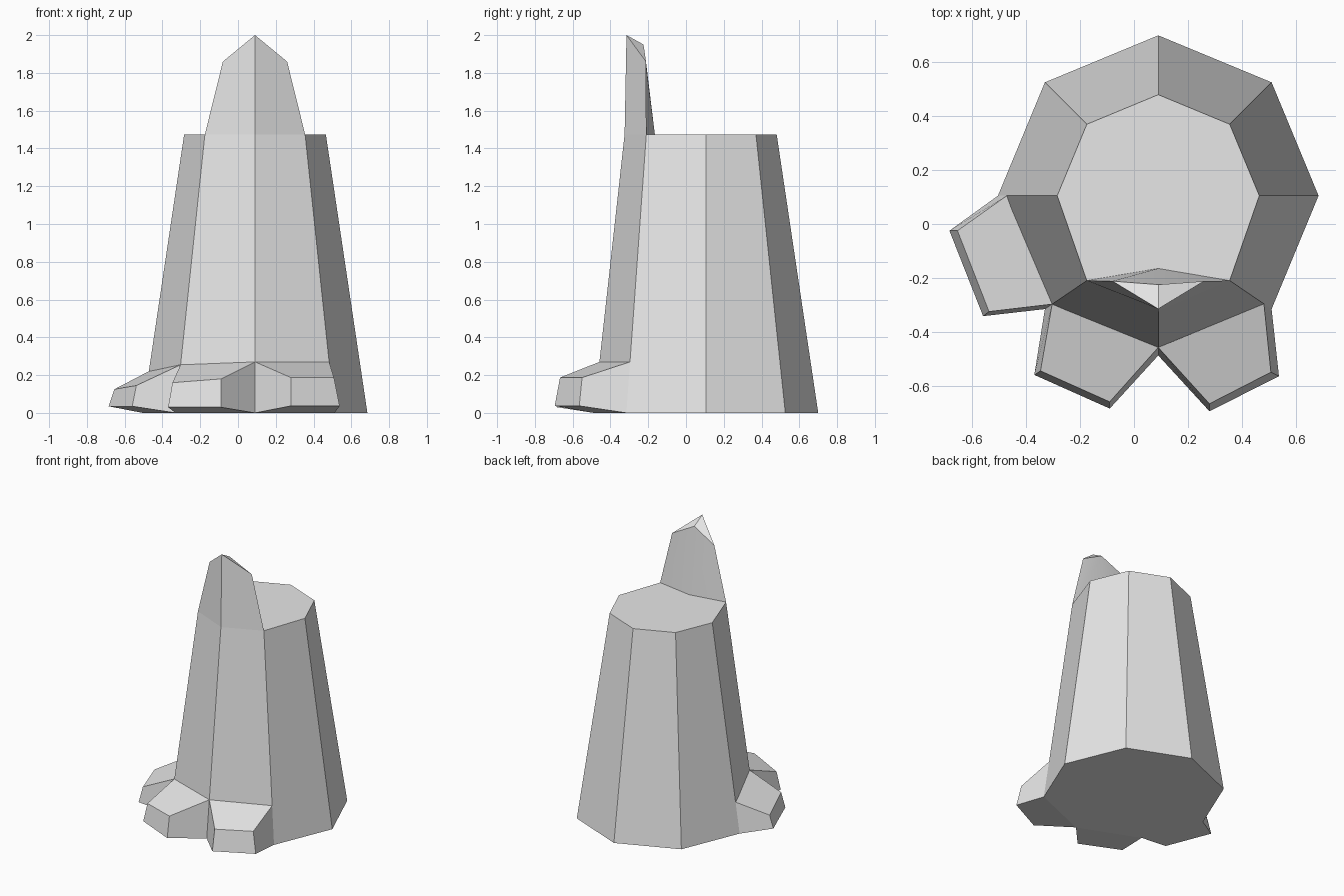
import bpy, bmesh, math
from mathutils import Vector

cube = bpy.data.objects.get("Cube")
if cube:
    bpy.data.objects.remove(cube)

# One plain stone colour
stone = bpy.data.materials.new("plain grey")
stone.use_nodes = True
stone.diffuse_color = (0.8, 0.8, 0.8, 1)
stone.node_tree.nodes["Principled BSDF"].inputs["Base Color"].default_value = (0.8, 0.8, 0.8, 1)

CX, CY, TOP = 0.09, 0.105, 1.475


def build(name, points, faces):
    """Make a mesh object from a few points and faces, with outward normals."""
    bm = bmesh.new()
    verts = [bm.verts.new(p) for p in points]
    for f in faces:
        bm.faces.new([verts[i] for i in f])
    bmesh.ops.recalc_face_normals(bm, faces=bm.faces)
    mesh = bpy.data.meshes.new(name)
    bm.to_mesh(mesh)
    bm.free()
    mesh.materials.append(stone)
    obj = bpy.data.objects.new(name, mesh)
    bpy.context.collection.objects.link(obj)
    bpy.ops.object.select_all(action='DESELECT')
    obj.select_set(True)
    bpy.context.view_layer.objects.active = obj
    bpy.ops.object.shade_smooth_by_angle(angle=math.radians(30))
    return obj


def ring(radius, z):
    return [Vector((CX + radius * math.cos(i * math.pi / 4),
                    CY + radius * math.sin(i * math.pi / 4), z)) for i in range(8)]


# Tapered eight-sided body; the front corner (6) leans forward at the top
low, high = ring(0.595, 0), ring(0.375, TOP)
low[6].y, high[6].y = -0.488, -0.325
for i in (5, 7):
    high[i].y = -0.21
body_faces = [tuple(range(8)), tuple(range(8, 16))]
body_faces += [(i, (i + 1) % 8, (i + 1) % 8 + 8, i + 8) for i in range(8)]
build("body", low + high, body_faces)

# Pointed crest rising from the front of the body
crest = [high[5], high[6], high[7], (CX, -0.165, TOP),
         (CX - 0.17, -0.212, 1.86), (CX + 0.17, -0.212, 1.86),
         (CX, -0.315, 2.0), (CX, -0.225, 1.95)]
build("crest", crest, [(0, 1, 6, 4), (1, 2, 5, 6), (2, 3, 7, 5), (3, 0, 4, 7),
                       (4, 6, 7), (6, 5, 7), (0, 3, 2, 1)])


def toe(name, a, za, b, zb, outer):
    """Block growing from the wall between body corners a and b."""
    inner = [low[a], low[b], low[b].lerp(high[b], zb / TOP), low[a].lerp(high[a], za / TOP)]
    build(name, inner + outer, [(0, 1, 2, 3), (4, 5, 6, 7), (0, 1, 5, 4),
                                (1, 2, 6, 5), (2, 3, 7, 6), (3, 0, 4, 7)])


# Outer corners: lower a, lower b, upper b, upper a
toe("right_toe", 4, 0.22, 5, 0.255,
    [(-0.685, -0.025, 0.035), (-0.56, -0.342, 0.035), (-0.538, -0.325, 0.145), (-0.655, -0.025, 0.125)])
toe("middle_toe", 5, 0.255, 6, 0.27,
    [(-0.37, -0.56, 0.03), (-0.09, -0.685, 0.03), (-0.09, -0.66, 0.18), (-0.347, -0.545, 0.16)])
toe("left_toe", 6, 0.27, 7, 0.27,
    [(0.28, -0.695, 0.037), (0.538, -0.565, 0.037), (0.508, -0.55, 0.187), (0.28, -0.667, 0.187)])
